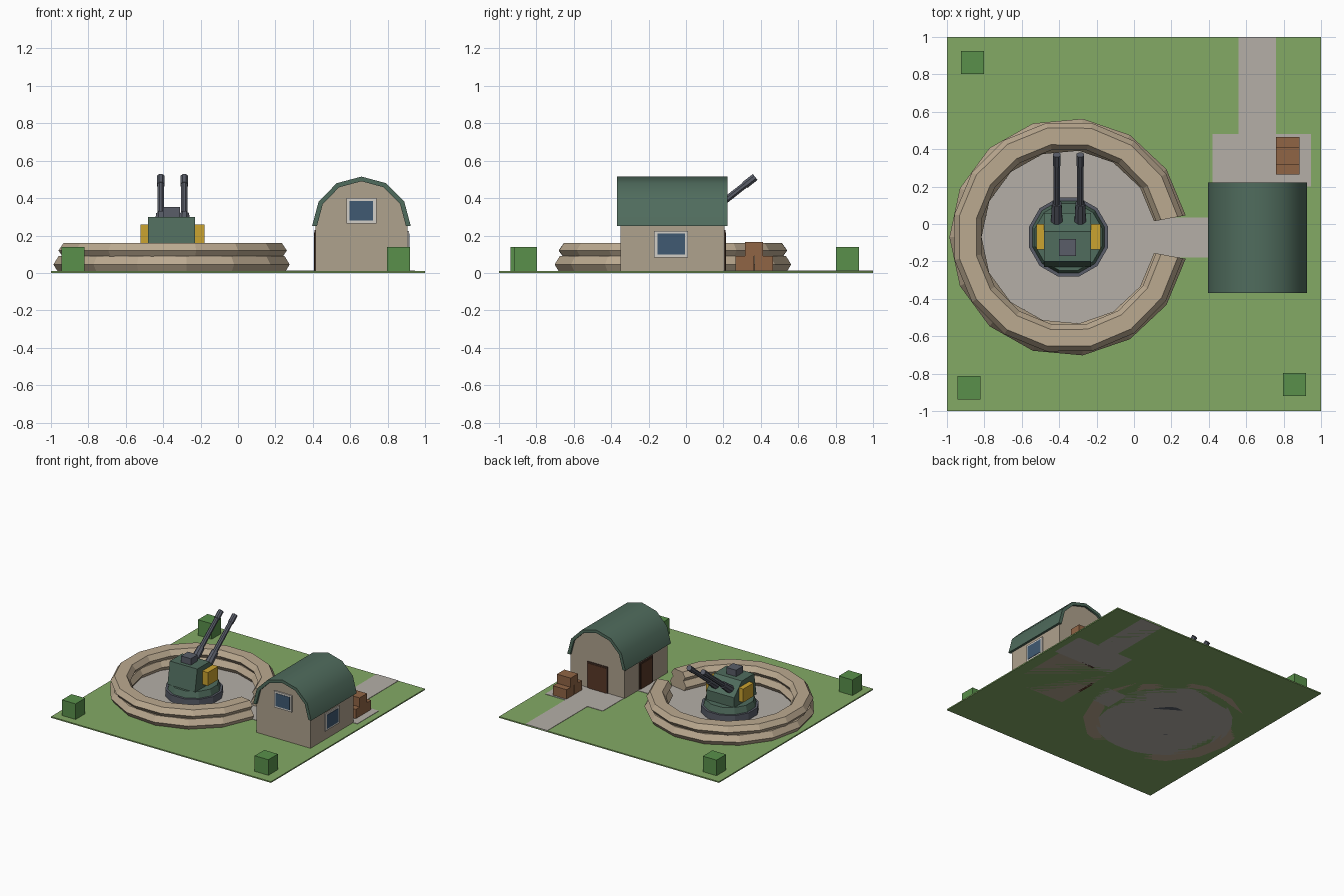
import bpy, bmesh
from math import pi, sin, cos, tan, radians
from mathutils import Matrix, Vector

if "Cube" in bpy.data.objects:
    bpy.data.objects.remove(bpy.data.objects["Cube"])


def mat(name, r, g, b):
    m = bpy.data.materials.new(name)
    m.diffuse_color = (r, g, b, 1)
    m.use_nodes = True
    m.node_tree.nodes["Principled BSDF"].inputs["Base Color"].default_value = m.diffuse_color
    return m


GRASS = mat("grass", .23, .40, .13)
LEAF = mat("leaf", .10, .28, .07)
CONCRETE = mat("concrete", .46, .43, .39)
SAND = mat("sandbag", .50, .40, .28)
GREEN = mat("dark_green", .08, .15, .11)
STEEL = mat("steel", .10, .11, .14)
YELLOW = mat("yellow", .60, .37, .03)
WALL = mat("wall", .43, .36, .27)
FRAME = mat("pale_frame", .65, .62, .57)
GLASS = mat("glass", .05, .10, .17)
DOOR = mat("door_brown", .10, .04, .02)
TRIM = mat("dark_trim", .06, .03, .02)
WOOD = mat("wood", .28, .13, .06)


def finish(name, bm, m):
    bmesh.ops.recalc_face_normals(bm, faces=bm.faces)
    me = bpy.data.meshes.new(name)
    bm.to_mesh(me)
    bm.free()
    me.materials.append(m)
    ob = bpy.data.objects.new(name, me)
    bpy.context.collection.objects.link(ob)
    return ob


def box(name, x, y, z, m):
    """Box from (min, max) pairs."""
    bm = bmesh.new()
    bmesh.ops.create_cube(bm, size=1)
    for v in bm.verts:
        v.co = [(a + b) / 2 + c * (b - a) for (a, b), c in zip((x, y, z), v.co)]
    return finish(name, bm, m)


def cyl(name, p, q, r1, r2, n, m, turn=0.0):
    """Cone or cylinder from point p to point q."""
    p, q = Vector(p), Vector(q)
    d = q - p
    bm = bmesh.new()
    bmesh.ops.create_cone(bm, cap_ends=True, segments=n, radius1=r1, radius2=r2, depth=d.length)
    rot = d.to_track_quat('Z', 'Y').to_matrix().to_4x4()
    bm.transform(Matrix.Translation((p + q) / 2) @ rot @ Matrix.Rotation(turn, 4, 'Z'))
    return finish(name, bm, m)


def loft(name, rings, m):
    """Skin a list of equal closed sections and cap the ends."""
    bm = bmesh.new()
    vs = [[bm.verts.new(c) for c in ring] for ring in rings]
    n = len(vs[0])
    for a, b in zip(vs, vs[1:]):
        for i in range(n):
            j = (i + 1) % n
            bm.faces.new((a[i], a[j], b[j], b[i]))
    bm.faces.new(vs[0])
    bm.faces.new(vs[-1])
    return finish(name, bm, m)


CX, CY = -0.35, -0.07   # gun pit centre

# Ground and paving
box("ground", (-1, 1), (-1, 1), (0, .01), GRASS)
cyl("pit_floor", (CX, CY, 0), (CX, CY, .013), .52, .52, 24, CONCRETE)
box("pit_path", (.1, .42), (-.18, .035), (0, .013), CONCRETE)
box("yard", (.42, .945), (.20, .48), (0, .013), CONCRETE)
box("road", (.56, .76), (.48, 1), (0, .013), CONCRETE)


# Sandbag ring: two staggered tiers, open towards the hut
def sandbag_tier(name, z0, z1, r0, r1, n):
    zm, b = (z0 + z1) / 2, .028
    prof = [(r0, zm), (r0 + b, z0), (r1 - b, z0), (r1, zm), (r1 - b, z1), (r0 + b, z1)]
    rings = []
    for i in range(n + 1):
        a = radians(10.5 + 339 * i / n)
        rings.append([(CX + r * cos(a), CY + r * sin(a), z) for r, z in prof])
    loft(name, rings, SAND)


sandbag_tier("lower_sandbags", 0, .09, .465, .637, 14)
sandbag_tier("upper_sandbags", .08, .16, .475, .622, 15)

# Turret base and body
cyl("turret_base", (CX, CY, 0), (CX, CY, .07), .218, .218, 12, STEEL, pi / 12)
cyl("turret_collar", (CX, CY, .07), (CX, CY, .12), .20, .185, 12, GREEN, pi / 12)
side = [(-.23, .12), (-.20, .30), (-.04, .30), (.06, .20), (.06, .12)]
loft("turret_body", [[(x, y, z) for y, z in side] for x in (-.48, -.23)], GREEN)
box("turret_hatch", (-.40, -.31), (-.17, -.08), (.295, .352), STEEL)

# Side boxes and raised twin guns
SLOPE = tan(radians(38))
for s, tag in ((-1, "left"), (1, "right")):
    xs = sorted((CX - .005 + s * .12, CX + s * .17))
    box(tag + "_ammo_box", xs, (-.135, 0), (.15, .26), YELLOW)
    gx = CX + s * .063

    def at(y):
        return (gx, y, .505 + (y - .36) * SLOPE)
    cyl(tag + "_gun_sleeve", at(.0), at(.11), .034, .028, 8, STEEL, pi / 8)
    cyl(tag + "_gun_barrel", at(.10), at(.33), .02, .018, 8, STEEL, pi / 8)
    cyl(tag + "_gun_muzzle", at(.315), at(.37), .022, .022, 8, STEEL, pi / 8)


# Hut: arched walls under a curved roof shell
def arch(rx, rz, cz=.25, n=6):
    return [(.66 - rx * cos(pi * i / n), cz + rz * sin(pi * i / n)) for i in range(n + 1)]


gable = [(.415, 0)] + arch(.245, .248) + [(.905, 0)]
loft("hut_walls", [[(x, y, z) for x, z in gable] for y in (-.35, .205)], WALL)
shell = arch(.264, .265) + arch(.238, .24)[::-1]
roof = loft("hut_roof", [[(x, y, z) for x, z in shell] for y in (-.37, .222)], GREEN)
bpy.context.view_layer.objects.active = roof
roof.select_set(True)
bpy.ops.object.shade_smooth_by_angle(angle=radians(40))

# Windows
box("front_window_frame", (.58, .74), (-.36, -.34), (.265, .40), FRAME)
box("front_window_glass", (.597, .723), (-.363, -.34), (.28, .385), GLASS)
box("side_window_frame", (.89, .914), (-.17, .012), (.083, .225), FRAME)
box("side_window_glass", (.89, .917), (-.153, -.005), (.098, .21), GLASS)

# Doors
box("back_door_frame", (.565, .755), (.19, .21), (0, .23), TRIM)
box("back_door", (.58, .74), (.19, .213), (0, .217), DOOR)
box("side_door_frame", (.409, .43), (-.155, .015), (0, .23), TRIM)
box("side_door", (.406, .43), (-.14, 0), (0, .217), DOOR)

# Crates
box("crate_near", (.76, .885), (.265, .363), (.01, .09), WOOD)
box("crate_far", (.76, .885), (.367, .465), (.01, .09), WOOD)
box("crate_top", (.76, .885), (.315, .412), (.09, .165), WOOD)

# Cube bushes on three corners
for i, (x, y) in enumerate(((-.863, .863), (-.882, -.875), (.858, -.858))):
    box(f"bush_{i + 1}", (x - .062, x + .062), (y - .062, y + .062), (.01, .138), LEAF)
